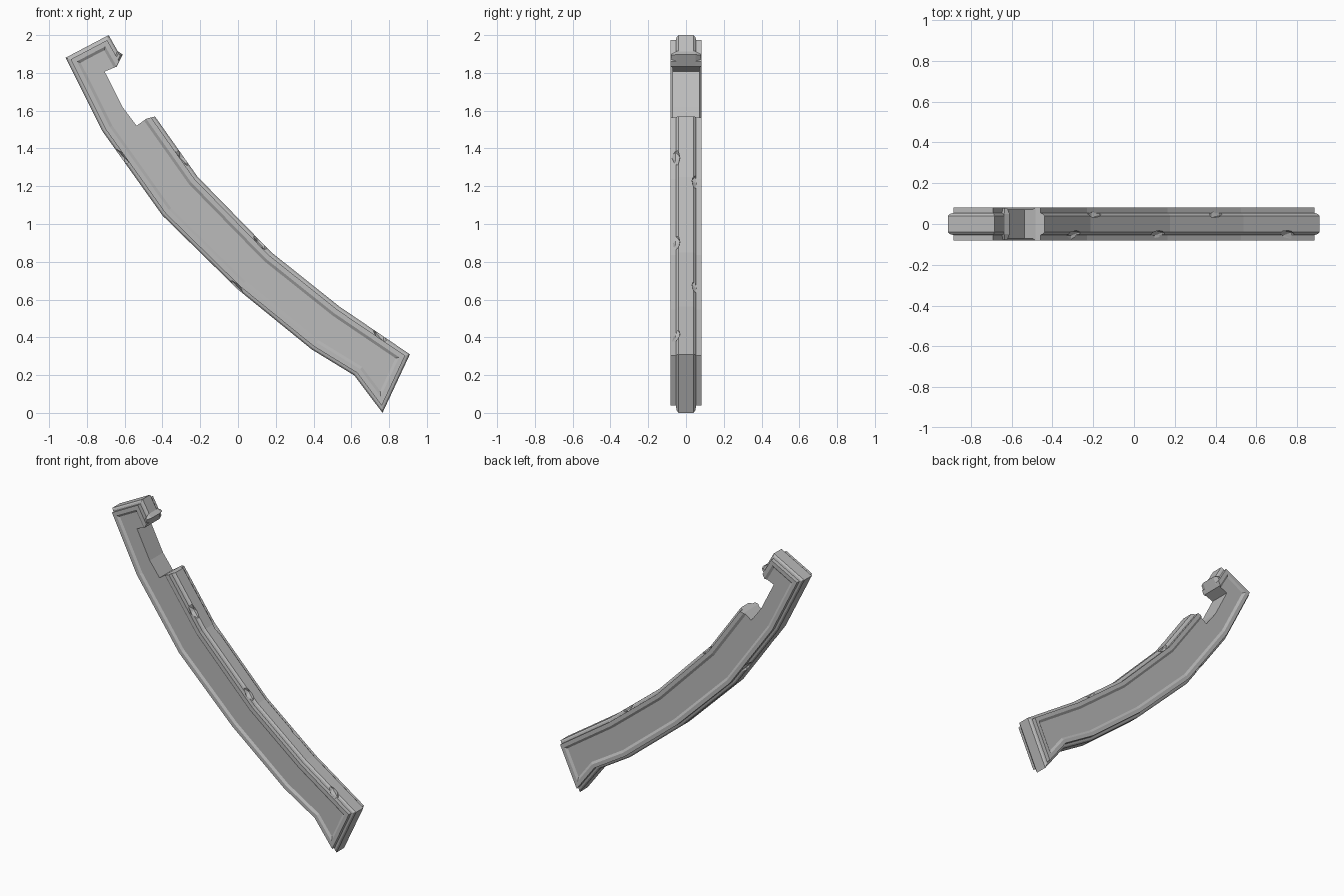
import bpy, bmesh
from mathutils import Vector, Matrix

cube = bpy.data.objects.get("Cube")
if cube:
    bpy.data.objects.remove(cube, do_unlink=True)

stone = bpy.data.materials.new("grey_stone")
stone.use_nodes = True
stone.diffuse_color = (0.5, 0.5, 0.5, 1)
stone.node_tree.nodes["Principled BSDF"].inputs["Base Color"].default_value = (0.5, 0.5, 0.5, 1)


def inset(points, d):
    """Move every edge of a clockwise outline inward by d."""
    pts = [Vector(p) for p in points]
    result = []
    for i, p in enumerate(pts):
        a = (p - pts[i - 1]).normalized()
        b = (pts[(i + 1) % len(pts)] - p).normalized()
        na, nb = Vector((a.y, -a.x)), Vector((b.y, -b.x))
        result.append(p + (na + nb) * d / (1 + na.dot(nb)))
    return result


def make_object(name, bm):
    bmesh.ops.recalc_face_normals(bm, faces=bm.faces)
    mesh = bpy.data.meshes.new(name)
    bm.to_mesh(mesh)
    bm.free()
    mesh.materials.append(stone)
    obj = bpy.data.objects.new(name, mesh)
    bpy.context.collection.objects.link(obj)
    return obj


def layered(name, outline, steps):
    """Bridge inset outlines at (inset, depth) steps, mirrored front to back."""
    bm = bmesh.new()
    rings = []
    full = [(d, -y) for d, y in reversed(steps)] + list(steps)
    for d, y in full:
        rings.append([bm.verts.new((p.x, y, p.y)) for p in inset(outline, d)])
    for r, s in zip(rings, rings[1:]):
        for i in range(len(r)):
            bm.faces.new((r[i - 1], r[i], s[i], s[i - 1]))
    bm.faces.new(rings[0])
    bm.faces.new(rings[-1])
    return make_object(name, bm)


def cut(target, cutter):
    cutter.hide_render = True
    cutter.hide_set(True)
    mod = target.modifiers.new(cutter.name, 'BOOLEAN')
    mod.operation = 'DIFFERENCE'
    mod.solver = 'EXACT'
    mod.object = cutter


# Curved beam: wide core, raised rim and sunken panel on both sides
outer_edge = [(-0.685, 2.0), (-0.44, 1.57), (-0.214, 1.25), (0.177, 0.85),
              (0.537, 0.563), (0.91, 0.31)]
inner_edge = [(0.765, 0.0), (0.616, 0.198), (0.39, 0.336), (0, 0.653),
              (-0.4, 1.045), (-0.717, 1.49), (-0.913, 1.88)]
beam = layered("curved_beam", outer_edge + inner_edge,
               [(0, 0.04), (0.008, 0.05), (0.02, 0.054), (0.02, 0.081),
                (0.045, 0.081), (0.06, 0.071)])

# Broken gap in the outer edge
gap = layered("gap_cutter",
              [(-0.61, 1.9), (-0.3, 1.75), (-0.425, 1.573), (-0.484, 1.558),
               (-0.537, 1.52), (-0.61, 1.617), (-0.706, 1.807), (-0.643, 1.833)],
              [(0, 0.2)])
cut(beam, gap)

# Jagged stub on the end of the hook
layered("hook_stub", [(-0.637, 1.915), (-0.61, 1.897), (-0.643, 1.833), (-0.67, 1.86)],
        [(0, 0.05), (0.01, 0.079)])

# Worn chips along the edges: position and side (front is -1)
chips = [(-0.29, 1.35, -1), (0.12, 0.905, -1), (0.75, 0.417, -1),
         (-0.19, 1.227, 1), (0.4, 0.675, 1),
         (-0.62, 1.355, -1), (-0.01, 0.66, -1), (-0.5, 1.185, 1)]
bm = bmesh.new()
for x, z, side in chips:
    place = Matrix.Translation((x, side * 0.056, z)) @ Matrix.Rotation(0.82, 4, 'Y')
    shape = Matrix.Diagonal((0.06, 0.028, 0.025, 1))
    bmesh.ops.create_icosphere(bm, subdivisions=1, radius=1, matrix=place @ shape)
cut(beam, make_object("chip_cutter", bm))
